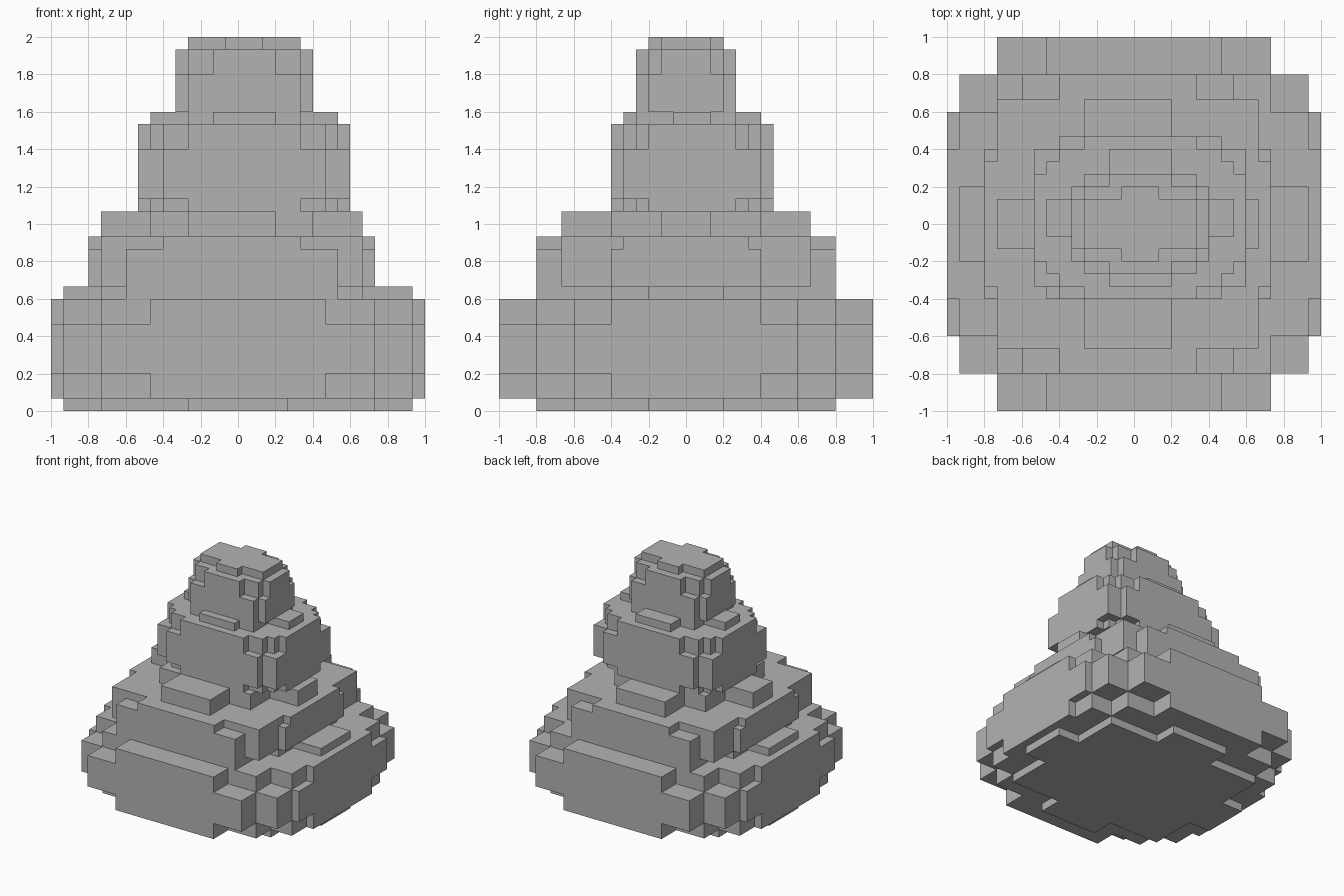
import bpy
import bmesh
from mathutils import Vector

UNIT = 1 / 15  # edge length of one block

default_cube = bpy.data.objects.get("Cube")
if default_cube:
    bpy.data.objects.remove(default_cube, do_unlink=True)

grey = bpy.data.materials.new("stone_grey")
grey.use_nodes = True
colour = (0.45, 0.45, 0.45, 1)
grey.diffuse_color = colour
grey.node_tree.nodes["Principled BSDF"].inputs["Base Color"].default_value = colour


def centred(half_x, half_y, shift_x=0, shift_y=0):
    """Plan rectangle; a shift of one moves the upper limit out by one block."""
    low_x, high_x = sorted((-half_x, half_x + shift_x))
    return low_x, high_x, -half_y, half_y + shift_y


def courses(bottom, top, *rectangles):
    """All block cells between two heights, over a union of plan rectangles."""
    return {(x, y, z)
            for x0, x1, y0, y1 in rectangles
            for x in range(x0, x1)
            for y in range(y0, y1)
            for z in range(bottom, top)}


# Broad base with its corners stepped in above and below
base_rim = [centred(7, 15), centred(11, 12), centred(14, 9), centred(15, 6)]
base_belly = [centred(11, 15), centred(14, 12), centred(15, 9)]
base = (courses(0, 1, centred(4, 12), centred(11, 9), centred(14, 3))
        | courses(1, 3, *base_rim)
        | courses(3, 7, *base_belly)
        | courses(7, 9, *base_rim))

# Lower tier, half a block towards -x, with side ledges at its foot
lower = (courses(9, 10, centred(9, 12, -1), centred(11, 6, -1), centred(14, 3))
         | courses(10, 13, centred(9, 12, -1), centred(11, 10, -1), centred(12, 6, -1))
         | courses(13, 14, centred(6, 12, -1), centred(11, 10, -1), centred(12, 5, -1)))

# Cross-shaped collar between the two middle tiers
collar = courses(14, 16, centred(4, 10, -1), centred(11, 2, -1), centred(7, 6, -1))

# Upper tier, half a block towards +x and +y, capped by a thin cross
upper_rim = [centred(4, 6, 1, 1), centred(6, 5, 1, 1),
             centred(7, 4, 1, 1), centred(8, 3, 1, 1)]
upper = (courses(16, 17, *upper_rim)
         | courses(17, 21, centred(6, 6, 1, 1), centred(8, 5, 1, 1))
         | courses(21, 23, *upper_rim)
         | courses(23, 24, centred(2, 5, 1, 1), centred(7, 1, 1, 1), centred(4, 4, 1)))

# Crown and its cap
crown = (courses(24, 27, centred(4, 4, 1), centred(5, 3, 1))
         | courses(27, 29, centred(2, 4, 1), centred(4, 3, 1), centred(5, 2, 1))
         | courses(29, 30, centred(4, 2, 1), centred(1, 3, 1)))

tiers = {"base_tier": base, "lower_tier": lower, "collar": collar,
         "upper_tier": upper, "crown": crown}
solid = set().union(*tiers.values())


def build_tier(name, cells):
    """Skin the exposed block sides, then merge coplanar squares."""
    bm = bmesh.new()
    for cell in cells:
        for axis in range(3):
            for side in (0, 1):
                neighbour = list(cell)
                neighbour[axis] += 1 if side else -1
                if tuple(neighbour) in solid:
                    continue
                u, v = Vector(), Vector()
                u[(axis + 1) % 3] = v[(axis + 2) % 3] = 1
                corner = Vector(cell)
                corner[axis] += side
                ring = [corner, corner + u, corner + u + v, corner + v]
                if not side:
                    ring.reverse()
                bm.faces.new([bm.verts.new(p * UNIT) for p in ring])
    bmesh.ops.remove_doubles(bm, verts=bm.verts, dist=UNIT / 100)
    bmesh.ops.dissolve_limit(bm, angle_limit=0.01, verts=bm.verts, edges=bm.edges)
    mesh = bpy.data.meshes.new(name)
    bm.to_mesh(mesh)
    bm.free()
    mesh.materials.append(grey)
    bpy.context.collection.objects.link(bpy.data.objects.new(name, mesh))


for tier_name, tier_cells in tiers.items():
    build_tier(tier_name, tier_cells)
